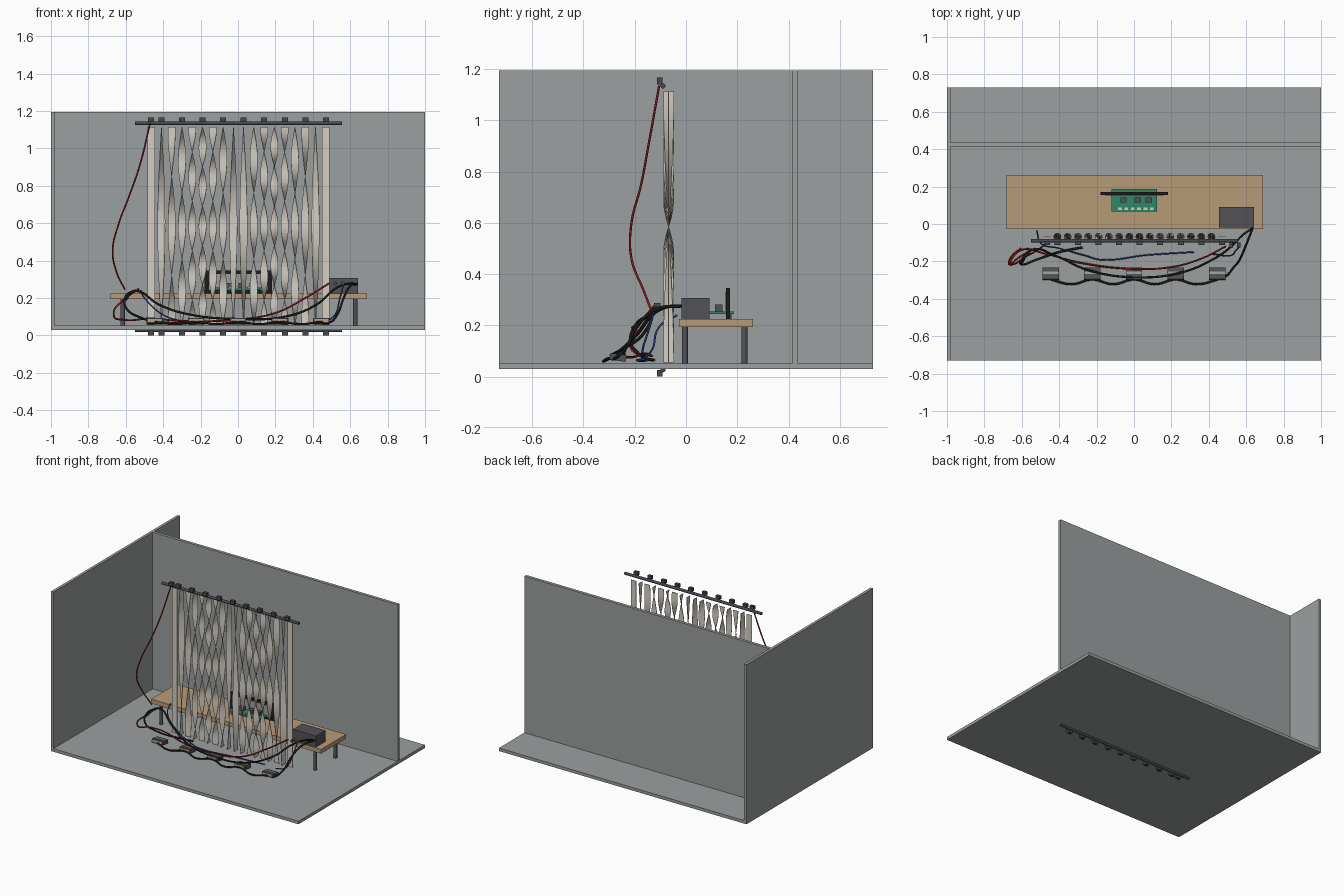
import bpy, bmesh, math
from mathutils import Vector

cube = bpy.data.objects.get("Cube")
if cube:
    bpy.data.objects.remove(cube, do_unlink=True)


def material(name, r, g, b):
    m = bpy.data.materials.new(name)
    m.use_nodes = True
    m.diffuse_color = (r, g, b, 1)
    m.node_tree.nodes["Principled BSDF"].inputs["Base Color"].default_value = (r, g, b, 1)
    return m


grey = material("wall grey", 0.33, 0.35, 0.35)
dark = material("dark metal", 0.085, 0.085, 0.095)
rail_grey = material("rail grey", 0.06, 0.065, 0.07)
black = material("black", 0.012, 0.012, 0.014)
cream = material("ribbon cream", 0.66, 0.62, 0.55)
wood = material("wood", 0.47, 0.33, 0.19)
green = material("board green", 0.03, 0.25, 0.13)
red = material("cable red", 0.28, 0.012, 0.015)
blue = material("cable blue", 0.02, 0.07, 0.25)


def finish(name, bm, mat):
    mesh = bpy.data.meshes.new(name)
    bmesh.ops.recalc_face_normals(bm, faces=bm.faces)
    bm.to_mesh(mesh)
    bm.free()
    mesh.materials.append(mat)
    obj = bpy.data.objects.new(name, mesh)
    bpy.context.collection.objects.link(obj)
    return obj


def box(name, x, y, z, mat):
    """Box from three (low, high) ranges."""
    bm = bmesh.new()
    bmesh.ops.create_cube(bm, size=1)
    for v in bm.verts:
        v.co = Vector([r[0] + (c + 0.5) * (r[1] - r[0]) for c, r in zip(v.co, (x, y, z))])
    return finish(name, bm, mat)


def around(c, half):
    return (c - half, c + half)


def smooth(obj):
    bpy.ops.object.select_all(action="DESELECT")
    obj.select_set(True)
    bpy.context.view_layer.objects.active = obj
    bpy.ops.object.shade_smooth_by_angle(angle=math.radians(40))


def rod(name, start, end, radius, mat):
    a, b = Vector(start), Vector(end)
    bm = bmesh.new()
    bmesh.ops.create_cone(bm, cap_ends=True, segments=20, radius1=radius,
                          radius2=radius, depth=(b - a).length)
    obj = finish(name, bm, mat)
    obj.location = (a + b) / 2
    obj.rotation_euler = (b - a).to_track_quat("Z", "Y").to_euler()
    smooth(obj)


def cable(name, points, radius, mat):
    curve = bpy.data.curves.new(name, "CURVE")
    curve.dimensions = "3D"
    curve.bevel_depth = radius
    curve.bevel_resolution = 2
    curve.use_fill_caps = True
    curve.resolution_u = 8
    spline = curve.splines.new("BEZIER")
    spline.bezier_points.add(len(points) - 1)
    for bp, p in zip(spline.bezier_points, points):
        bp.co = p
        bp.handle_left_type = bp.handle_right_type = "AUTO"
    curve.materials.append(mat)
    obj = bpy.data.objects.new(name, curve)
    bpy.context.collection.objects.link(obj)


# Room: floor, back wall and side wall
box("floor", (-1, 1), (-0.73, 0.73), (0.03, 0.052), grey)
box("back_wall", (-0.98, 1), (0.415, 0.437), (0.03, 1.195), grey)
box("side_wall", (-1, -0.98), (-0.73, 0.73), (0.03, 1.195), grey)

# Rails with motors above and below the ribbons
motor_x = [-0.465] + [-0.41 + 0.11 * i for i in range(9)]
for label, rail_z, motor_z in (("top", 1.134, (1.14, 1.166)), ("bottom", 0.027, (0, 0.026))):
    rod(label + "_rail", (-0.55, -0.09, rail_z), (0.557, -0.09, rail_z), 0.01, rail_grey)
    for i, x in enumerate(motor_x):
        box(f"{label}_motor_{i}", around(x, 0.016), around(-0.102, 0.011), motor_z, rail_grey)


# Twisted ribbons: all face the front at mid height
def ribbon(name, x, half_turns, rows=72):
    low, high, half_w, half_t = 0.056, 1.113, 0.0205, 0.0015
    bm = bmesh.new()
    last = None
    for r in range(rows + 1):
        t = r / rows
        a = half_turns * math.pi * (t - 0.5)
        ring = []
        for u, v in ((-1, -1), (1, -1), (1, 1), (-1, 1)):
            px, py = u * half_w, v * half_t
            ring.append(bm.verts.new((x + px * math.cos(a) - py * math.sin(a),
                                      -0.068 + px * math.sin(a) + py * math.cos(a),
                                      low + t * (high - low))))
        if last:
            for k in range(4):
                n = (k + 1) % 4
                bm.faces.new((last[k], last[n], ring[n], ring[k]))
        else:
            bm.faces.new(ring)
        last = ring
    bm.faces.new(last)
    smooth(finish(name, bm, cream))


for i, turns in enumerate((0, 1, 2, 3, 4, 5, 4, 3, 1)):
    offset = 0.467 - 0.055 * i
    ribbon(f"ribbon_right_{i}", 0.0025 - offset, turns)
    ribbon(f"ribbon_left_{i}", 0.0025 + offset, -turns)

# Table
box("table_top", (-0.683, 0.69), (-0.027, 0.262), (0.194, 0.225), wood)
for x in (-0.617, 0.627):
    for y in (-0.004, 0.228):
        rod("table_leg", (x, y, 0.05), (x, y, 0.196), 0.0125, dark)

# Power supply
box("power_supply", (0.455, 0.642), (-0.018, 0.092), (0.225, 0.306), dark)

# Circuit board with chips and pin headers
box("circuit_board", (-0.12, 0.124), (0.068, 0.188), (0.245, 0.255), green)
for x in (-0.105, 0.109):
    for y in (0.083, 0.173):
        rod("board_standoff", (x, y, 0.224), (x, y, 0.247), 0.005, dark)
for x in (-0.056, 0.02, 0.078):
    box("chip", around(x, 0.017), around(0.128, 0.014), (0.254, 0.281), dark)
for i in range(6):
    box("pin_header", around(-0.075 + 0.034 * i, 0.01), around(0.082, 0.006), (0.254, 0.262), cream)

# Screen standing behind the board
box("screen_frame", (-0.18, 0.182), (0.156, 0.172), (0.225, 0.346), black)
box("screen_panel", (-0.155, 0.157), (0.152, 0.157), (0.243, 0.328), grey)

# Row of floor units, tilted forward
units = [0.2225 * i for i in range(-2, 3)]
for i, x in enumerate(units):
    unit = box(f"floor_unit_{i}", around(0, 0.044), around(0, 0.032), around(0, 0.013), dark)
    stripe = box(f"floor_unit_stripe_{i}", around(0, 0.042), around(0.002, 0.007), (0.012, 0.015), grey)
    front = box(f"floor_unit_front_{i}", around(0, 0.036), (-0.034, -0.03), around(0, 0.007), wood)
    for part in (unit, stripe, front):
        part.location = (x, -0.265, 0.075)
        part.rotation_euler.x = math.radians(-8)

# Black supply lead, sagging between the floor units
chain = [(0.635, -0.02, 0.275), (0.6, -0.11, 0.265), (0.565, -0.19, 0.2),
         (0.53, -0.235, 0.11), (0.49, -0.28, 0.07)]
for a, b in zip(units[:0:-1], units[-2::-1]):
    chain += [(a, -0.297, 0.072), ((a + b) / 2, -0.322, 0.06)]
chain.append((units[0], -0.297, 0.072))
cable("supply_lead", chain, 0.006, black)

# Long cables
cable("red_top_cable", [(-0.47, -0.105, 1.134), (-0.525, -0.145, 0.91), (-0.58, -0.175, 0.75),
                        (-0.64, -0.214, 0.59), (-0.67, -0.212, 0.457), (-0.65, -0.167, 0.34),
                        (-0.605, -0.13, 0.245)], 0.0045, red)
cable("red_floor_cable", [(-0.53, -0.13, 0.25), (-0.61, -0.175, 0.19), (-0.665, -0.215, 0.115),
                          (-0.605, -0.14, 0.083), (-0.47, -0.16, 0.09), (-0.3, -0.205, 0.077),
                          (0, -0.24, 0.085), (0.2, -0.23, 0.12), (0.36, -0.185, 0.2),
                          (0.49, -0.12, 0.28)], 0.005, red)
cable("black_long_cable", [(-0.6, -0.21, 0.19), (-0.55, -0.14, 0.238), (-0.42, -0.17, 0.163),
                           (-0.25, -0.245, 0.11), (0, -0.285, 0.088), (0.25, -0.26, 0.1),
                           (0.42, -0.19, 0.165), (0.52, -0.12, 0.25), (0.58, -0.06, 0.275),
                           (0.635, -0.02, 0.275)], 0.006, black)
cable("black_loop_cable", [(-0.275, -0.125, 0.065), (-0.4, -0.15, 0.07), (-0.52, -0.19, 0.095),
                           (-0.6, -0.217, 0.15), (-0.6, -0.19, 0.21), (-0.55, -0.14, 0.24)],
      0.006, black)
cable("blue_floor_cable", [(-0.52, -0.035, 0.24), (-0.5, -0.1, 0.2), (-0.4, -0.13, 0.11),
                           (-0.257, -0.17, 0.07), (-0.185, -0.19, 0.065), (0.08, -0.165, 0.062),
                           (0.32, -0.15, 0.064)], 0.004, blue)
cable("blue_side_cable", [(0.565, -0.12, 0.275), (0.545, -0.14, 0.2), (0.51, -0.17, 0.1),
                          (0.42, -0.16, 0.065)], 0.004, blue)

# Cable connectors
for x in (0.52, 0.56):
    rod("connector", (x, -0.125, 0.278), (x, -0.1, 0.278), 0.01, rail_grey)
